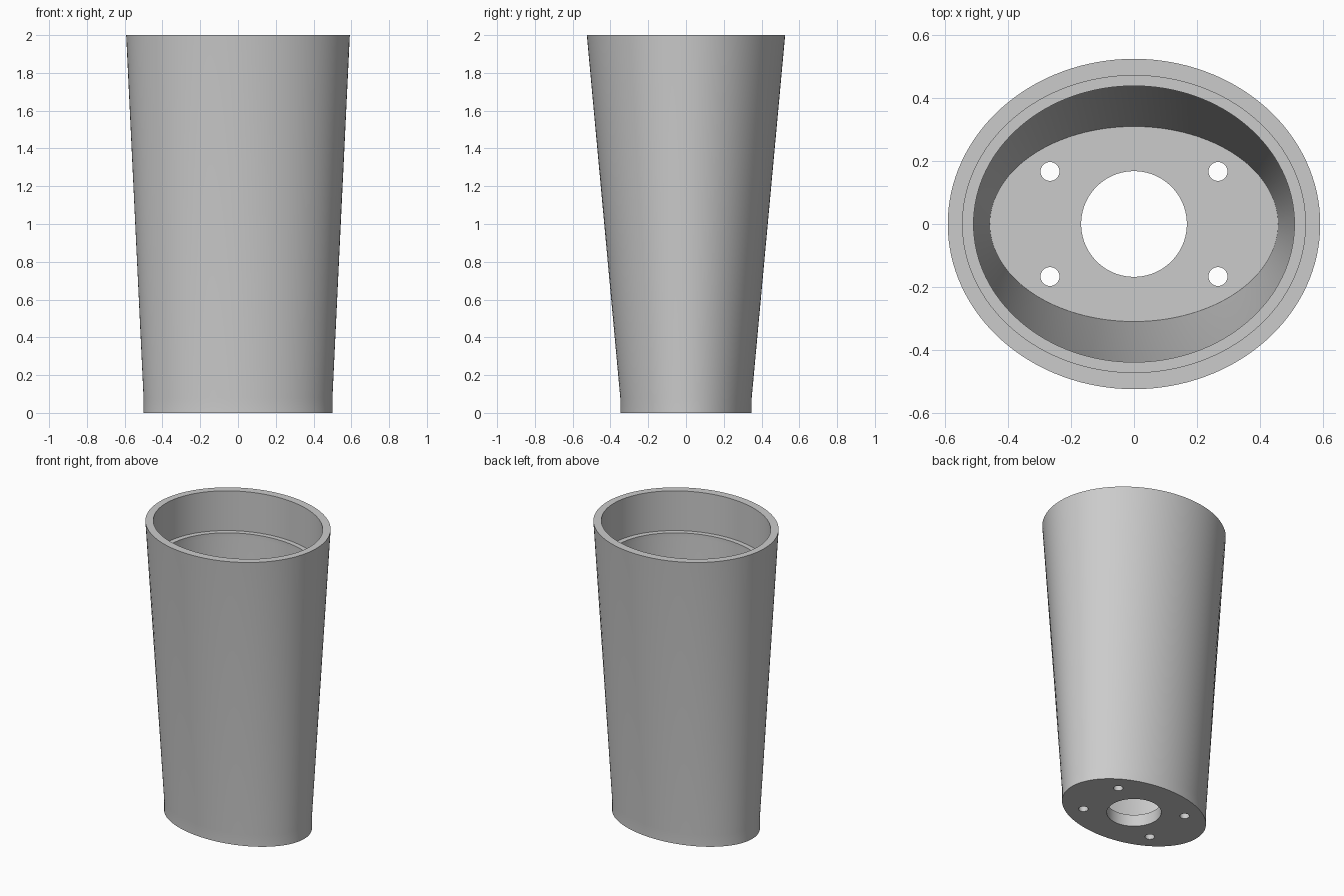
import bpy
import bmesh
import math

cube = bpy.data.objects.get("Cube")
if cube:
    bpy.data.objects.remove(cube, do_unlink=True)

SEGMENTS = 128

# Single grey material
grey = bpy.data.materials.new("light grey")
grey.use_nodes = True
color = (0.6, 0.6, 0.6, 1)
grey.diffuse_color = color
grey.node_tree.nodes["Principled BSDF"].inputs["Base Color"].default_value = color


def loft(name, rings):
    """Skin a stack of ellipses (x radius, y radius, z) and cap both ends."""
    bm = bmesh.new()
    loops = []
    for rx, ry, z in rings:
        angles = [math.tau * i / SEGMENTS for i in range(SEGMENTS)]
        loops.append([bm.verts.new((rx * math.cos(a), ry * math.sin(a), z)) for a in angles])
    for low, high in zip(loops, loops[1:]):
        for i in range(SEGMENTS):
            j = (i + 1) % SEGMENTS
            bm.faces.new((low[i], low[j], high[j], high[i]))
    bm.faces.new(loops[0][::-1])
    bm.faces.new(loops[-1])
    bmesh.ops.recalc_face_normals(bm, faces=bm.faces)
    mesh = bpy.data.meshes.new(name)
    bm.to_mesh(mesh)
    bm.free()
    mesh.materials.append(grey)
    obj = bpy.data.objects.new(name, mesh)
    bpy.context.collection.objects.link(obj)
    return obj


# Tapered oval shell: outside, rim, stepped ledge, inside wall, floor
shell = loft("tapered_oval_shell", [
    (0.50, 0.348, 0),
    (0.50, 0.348, 0.08),
    (0.592, 0.525, 2),
    (0.545, 0.472, 2),
    (0.545, 0.472, 1.73),
    (0.51, 0.439, 1.73),
    (0.51, 0.439, 1.70),
    (0.458, 0.31, 0.08),
])

# Centre opening and four screw holes through the floor
holes = [(0, 0, 0.168)]
holes += [(sx * 0.267, sy * 0.167, 0.03) for sx in (-1, 1) for sy in (-1, 1)]
for x, y, radius in holes:
    cutter = loft("hole_cutter", [(radius, radius, -0.1), (radius, radius, 0.3)])
    cutter.location = (x, y, 0)
    cutter.hide_render = True
    bpy.context.view_layer.objects.active = shell
    cut = shell.modifiers.new("hole", "BOOLEAN")
    cut.operation = "DIFFERENCE"
    cut.solver = "EXACT"
    cut.object = cutter
    bpy.ops.object.modifier_apply(modifier=cut.name)
    bpy.data.objects.remove(cutter, do_unlink=True)

# Smooth curved walls, sharp rims
bpy.ops.object.select_all(action="DESELECT")
shell.select_set(True)
bpy.context.view_layer.objects.active = shell
bpy.ops.object.shade_smooth_by_angle(angle=math.radians(30))
